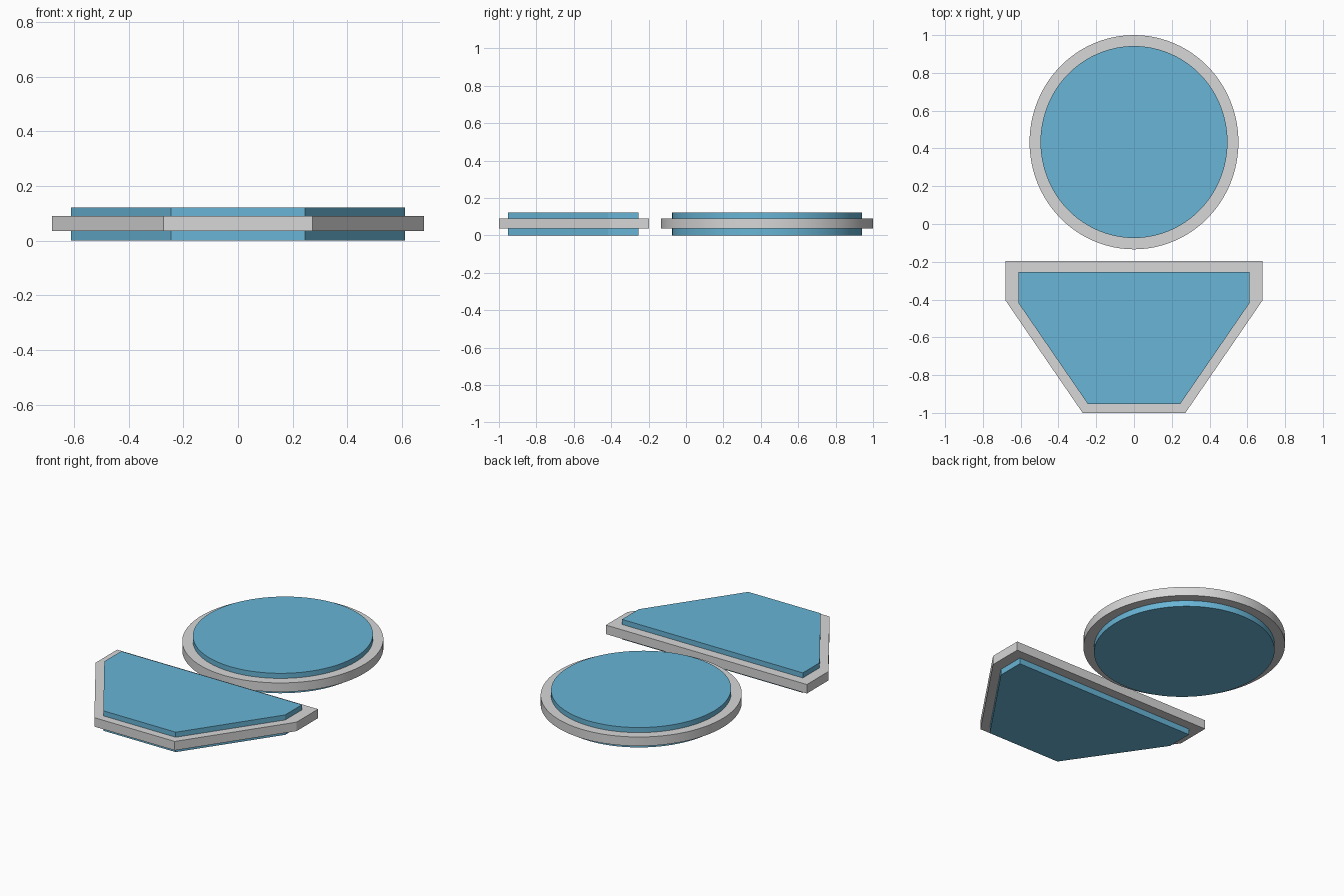
import bpy, bmesh, math

if "Cube" in bpy.data.objects:
    bpy.data.objects.remove(bpy.data.objects["Cube"])


def material(name, rgb):
    m = bpy.data.materials.new(name)
    m.diffuse_color = (*rgb, 1.0)
    m.use_nodes = True
    m.node_tree.nodes["Principled BSDF"].inputs["Base Color"].default_value = m.diffuse_color
    return m


GREY = material("light grey", (0.68, 0.68, 0.68))
BLUE = material("sky blue", (0.138, 0.46, 0.67))

RIM_Z = (0.036, 0.091)    # thin surrounding band
PANEL_Z = (0.0, 0.122)    # thicker core, proud on both faces


def plate(name, outline, z_range, mat, smooth=False):
    """Extrude a counter-clockwise xy outline between two heights."""
    z0, z1 = z_range
    bm = bmesh.new()
    face = bm.faces.new([bm.verts.new((x, y, z0)) for x, y in outline])
    geom = bmesh.ops.extrude_face_region(bm, geom=[face], use_keep_orig=True)["geom"]
    top = [v for v in geom if isinstance(v, bmesh.types.BMVert)]
    bmesh.ops.translate(bm, verts=top, vec=(0, 0, z1 - z0))
    bmesh.ops.recalc_face_normals(bm, faces=bm.faces)
    mesh = bpy.data.meshes.new(name)
    bm.to_mesh(mesh)
    bm.free()
    mesh.materials.append(mat)
    obj = bpy.data.objects.new(name, mesh)
    bpy.context.collection.objects.link(obj)
    if smooth:
        bpy.ops.object.select_all(action='DESELECT')
        obj.select_set(True)
        bpy.context.view_layer.objects.active = obj
        bpy.ops.object.shade_smooth_by_angle(angle=math.radians(30))
    return obj


def ellipse(cy, rx, ry, n=96):
    return [(rx * math.cos(2 * math.pi * i / n), cy + ry * math.sin(2 * math.pi * i / n))
            for i in range(n)]


def mirrored(half):
    """Complete a right-hand half outline (bottom to top) across x = 0."""
    return half + [(-x, y) for x, y in reversed(half)]


# Oval plate at the back
plate("oval_rim", ellipse(0.433, 0.553, 0.567), RIM_Z, GREY, True)
plate("oval_panel", ellipse(0.434, 0.495, 0.508), PANEL_Z, BLUE, True)

# Tapered six-sided plate at the front
plate("tapered_rim", mirrored([(0.272, -1.0), (0.68, -0.405), (0.68, -0.197)]), RIM_Z, GREY)
plate("tapered_panel", mirrored([(0.245, -0.952), (0.612, -0.418), (0.612, -0.255)]), PANEL_Z, BLUE)
